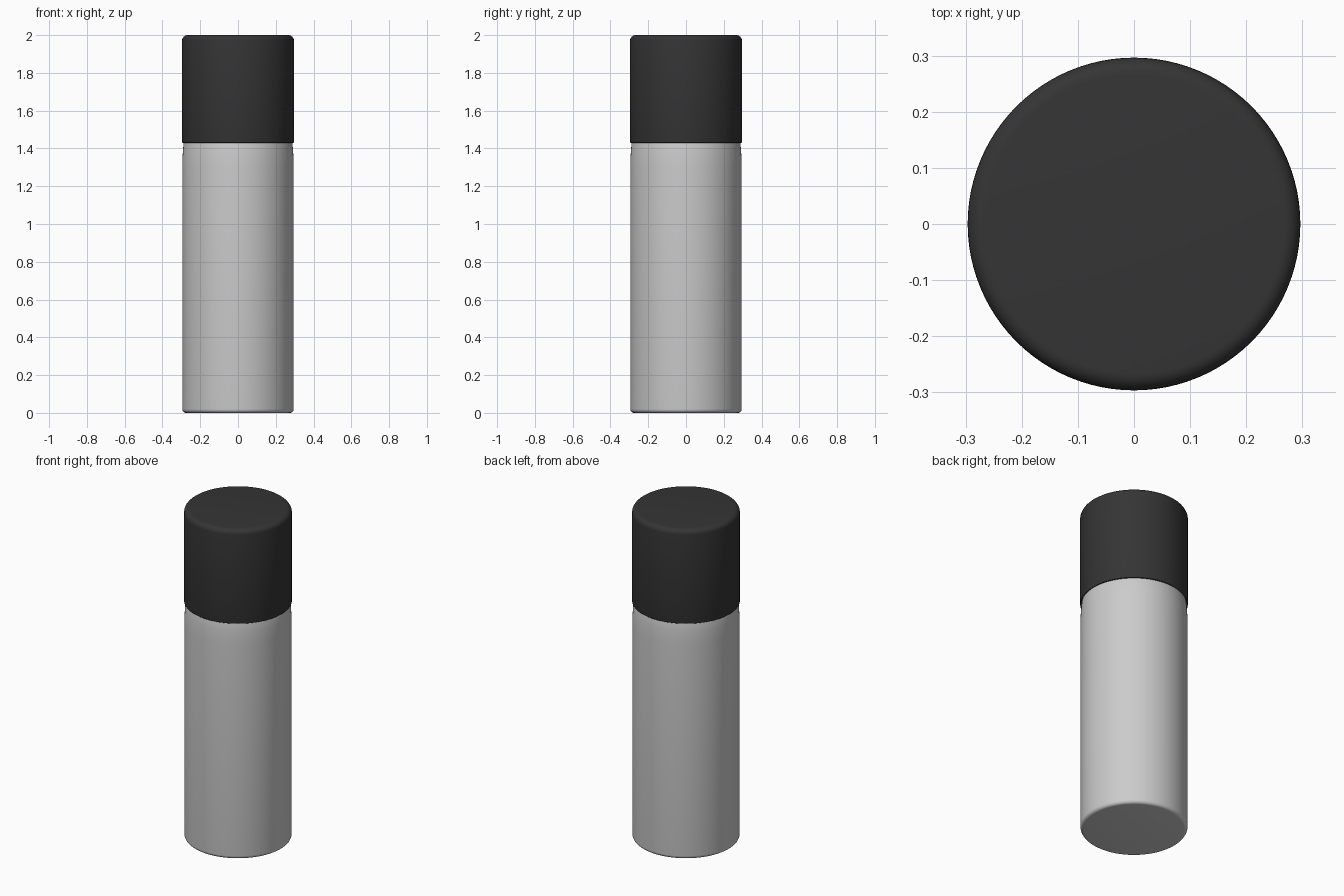
import bpy, bmesh, math

if "Cube" in bpy.data.objects:
    bpy.data.objects.remove(bpy.data.objects["Cube"])

SEGMENTS = 96


def arc(cx, cz, r, a0, a1, n=6):
    """Points of a rounded corner in the (radius, z) plane, angles in degrees."""
    return [(cx + r * math.cos(math.radians(a0 + (a1 - a0) * i / n)),
             cz + r * math.sin(math.radians(a0 + (a1 - a0) * i / n)))
            for i in range(n + 1)]


def lathe(name, profile):
    """Spin a (radius, z) profile around the z axis."""
    bm = bmesh.new()
    verts = [bm.verts.new((r, 0, z)) for r, z in profile]
    edges = [bm.edges.new(pair) for pair in zip(verts, verts[1:])]
    bmesh.ops.spin(bm, geom=verts + edges, axis=(0, 0, 1), cent=(0, 0, 0),
                   angle=math.tau, steps=SEGMENTS, use_duplicate=False)
    bmesh.ops.remove_doubles(bm, verts=bm.verts, dist=1e-5)
    bmesh.ops.recalc_face_normals(bm, faces=bm.faces)
    mesh = bpy.data.meshes.new(name)
    bm.to_mesh(mesh)
    bm.free()
    obj = bpy.data.objects.new(name, mesh)
    bpy.context.collection.objects.link(obj)
    bpy.ops.object.select_all(action='DESELECT')
    obj.select_set(True)
    bpy.context.view_layer.objects.active = obj
    bpy.ops.object.shade_smooth_by_angle(angle=math.radians(35))
    return obj


# Can body: flat base, rounded foot, straight wall, shoulder hidden under the cap
body_profile = [(0, 0)] + arc(0.275, 0.02, 0.02, -90, 0)
body_profile += [(0.295, 1.30), (0.2945, 1.34), (0.292, 1.38), (0.288, 1.43),
                 (0.275, 1.48), (0.24, 1.53), (0.17, 1.57), (0, 1.58)]
lathe("can_body", body_profile)

# Cap: hollow shell with a rounded top edge and an open lower rim
cap_profile = [(0, 1.96), (0.284, 1.96), (0.289, 1.43)]
cap_profile += arc(0.2925, 1.434, 0.004, -90, 0, 3)
cap_profile += arc(0.2665, 1.97, 0.03, 0, 90) + [(0, 2.0)]
cap = lathe("cap", cap_profile)

dark = bpy.data.materials.new("dark_plastic")
dark.diffuse_color = (0.035, 0.035, 0.035, 1)
dark.use_nodes = True
dark.node_tree.nodes["Principled BSDF"].inputs["Base Color"].default_value = dark.diffuse_color
cap.data.materials.append(dark)
